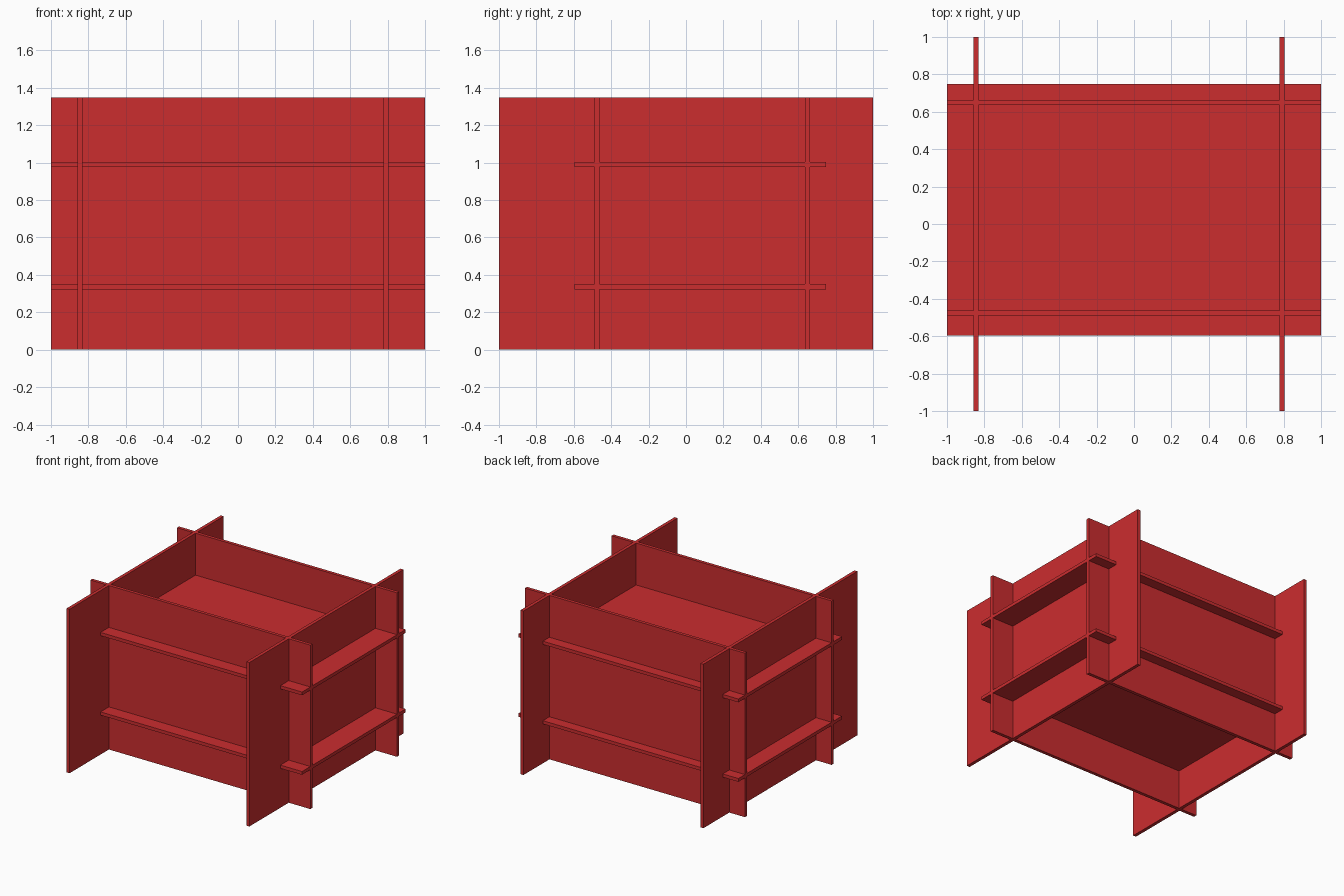
import bpy
import bmesh
from itertools import product

if "Cube" in bpy.data.objects:
    bpy.data.objects.remove(bpy.data.objects["Cube"])

red = bpy.data.materials.new("red")
red.diffuse_color = (0.597, 0.026, 0.028, 1)
red.use_nodes = True
red.node_tree.nodes["Principled BSDF"].inputs["Base Color"].default_value = red.diffuse_color

T = 0.027    # panel thickness
H = 1.347    # panel height
Y0, Y1 = -0.597, 0.748   # depth of the shelves

# Interlocking panels as (x0, x1, y0, y1, z0, z1)
boxes = []
for x in (-0.858, 0.777):            # side panels
    boxes.append((x, x + T, -1, 1, 0, H))
for y in (-0.489, 0.636):            # front and back panels
    boxes.append((-1, 1, y, y + T, 0, H))
for z in (0.323, 0.976):             # shelves
    boxes.append((-1, 1, Y0, Y1, z, z + T))


def union_of_boxes(name, boxes, material):
    """Clean outer skin of overlapping boxes: split space at every box plane
    and keep only the walls between filled and empty cells."""
    cuts = [sorted({b[2 * a + s] for b in boxes for s in (0, 1)}) for a in range(3)]

    def filled(cell):
        if any(i < 0 or i >= len(c) - 1 for i, c in zip(cell, cuts)):
            return False
        mid = [(c[i] + c[i + 1]) / 2 for i, c in zip(cell, cuts)]
        return any(all(b[2 * a] < mid[a] < b[2 * a + 1] for a in range(3)) for b in boxes)

    bm = bmesh.new()
    verts = {}

    def vert(key):
        if key not in verts:
            verts[key] = bm.verts.new([c[i] for i, c in zip(key, cuts)])
        return verts[key]

    for cell in product(*(range(len(c) - 1) for c in cuts)):
        if not filled(cell):
            continue
        for axis, side in product(range(3), (0, 1)):
            neighbour = list(cell)
            neighbour[axis] += 1 if side else -1
            if filled(neighbour):
                continue
            u, v = (axis + 1) % 3, (axis + 2) % 3
            ring = []
            for du, dv in ((0, 0), (1, 0), (1, 1), (0, 1)):
                key = list(cell)
                key[axis] += side
                key[u] += du
                key[v] += dv
                ring.append(vert(tuple(key)))
            bm.faces.new(ring if side else ring[::-1])

    mesh = bpy.data.meshes.new(name)
    bm.to_mesh(mesh)
    bm.free()
    mesh.materials.append(material)
    obj = bpy.data.objects.new(name, mesh)
    bpy.context.collection.objects.link(obj)
    return obj


union_of_boxes("interlocking_panels", boxes, red)
